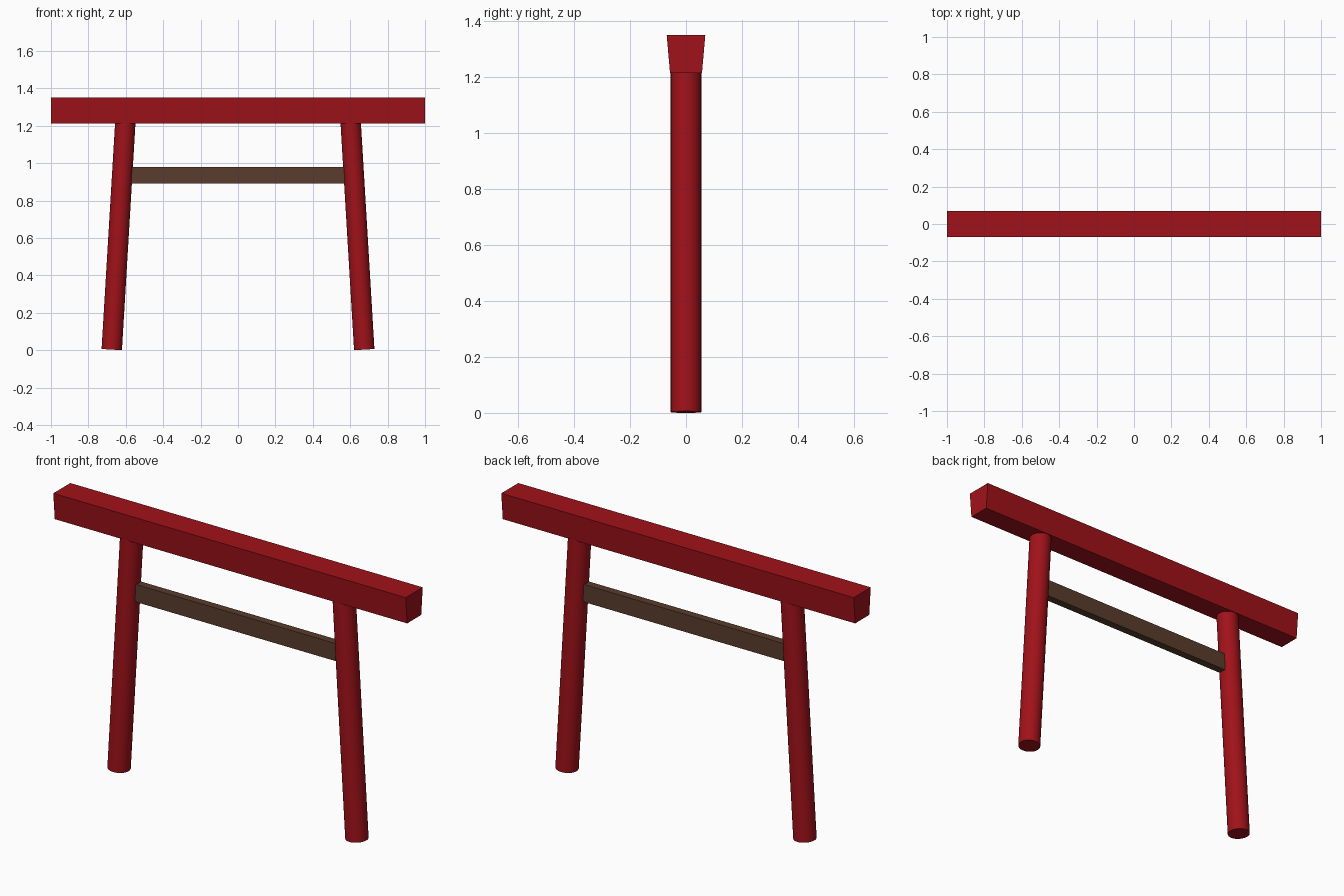
import bpy, bmesh
from mathutils import Vector

if "Cube" in bpy.data.objects:
    bpy.data.objects.remove(bpy.data.objects["Cube"])


def material(name, color):
    m = bpy.data.materials.new(name)
    m.diffuse_color = (*color, 1)
    m.use_nodes = True
    m.node_tree.nodes["Principled BSDF"].inputs["Base Color"].default_value = m.diffuse_color
    return m


RED = material("red_paint", (0.35, 0.006, 0.010))
BROWN = material("brown_wood", (0.10, 0.046, 0.026))


def beam(name, half_len, z0, z1, half_y0, half_y1, mat):
    """Box along x whose depth may differ between bottom and top."""
    bm = bmesh.new()
    bmesh.ops.create_cube(bm, size=2)
    for v in bm.verts:
        top = v.co.z > 0
        v.co = (v.co.x * half_len,
                v.co.y * (half_y1 if top else half_y0),
                z1 if top else z0)
    mesh = bpy.data.meshes.new(name)
    bm.to_mesh(mesh)
    bm.free()
    mesh.materials.append(mat)
    obj = bpy.data.objects.new(name, mesh)
    bpy.context.collection.objects.link(obj)
    return obj


def post(name, side):
    """Round post leaning inwards, end caps square to its axis."""
    low = Vector((side * 0.675, 0, 0.003))
    high = Vector((side * 0.602, 0, 1.225))
    axis = high - low
    bpy.ops.mesh.primitive_cylinder_add(
        vertices=32, radius=0.0545, depth=axis.length,
        location=(low + high) / 2,
        rotation=axis.to_track_quat('Z', 'Y').to_euler())
    obj = bpy.context.object
    obj.name = name
    obj.data.materials.append(RED)
    bpy.ops.object.shade_smooth_by_angle()


# Top lintel, flaring towards the top
beam("top_beam", 1.0, 1.213, 1.35, 0.057, 0.069, RED)

# Tie beam set into the posts
beam("tie_beam", 0.60, 0.89, 0.98, 0.02, 0.02, BROWN)

# Leaning posts
post("left_post", -1)
post("right_post", 1)
